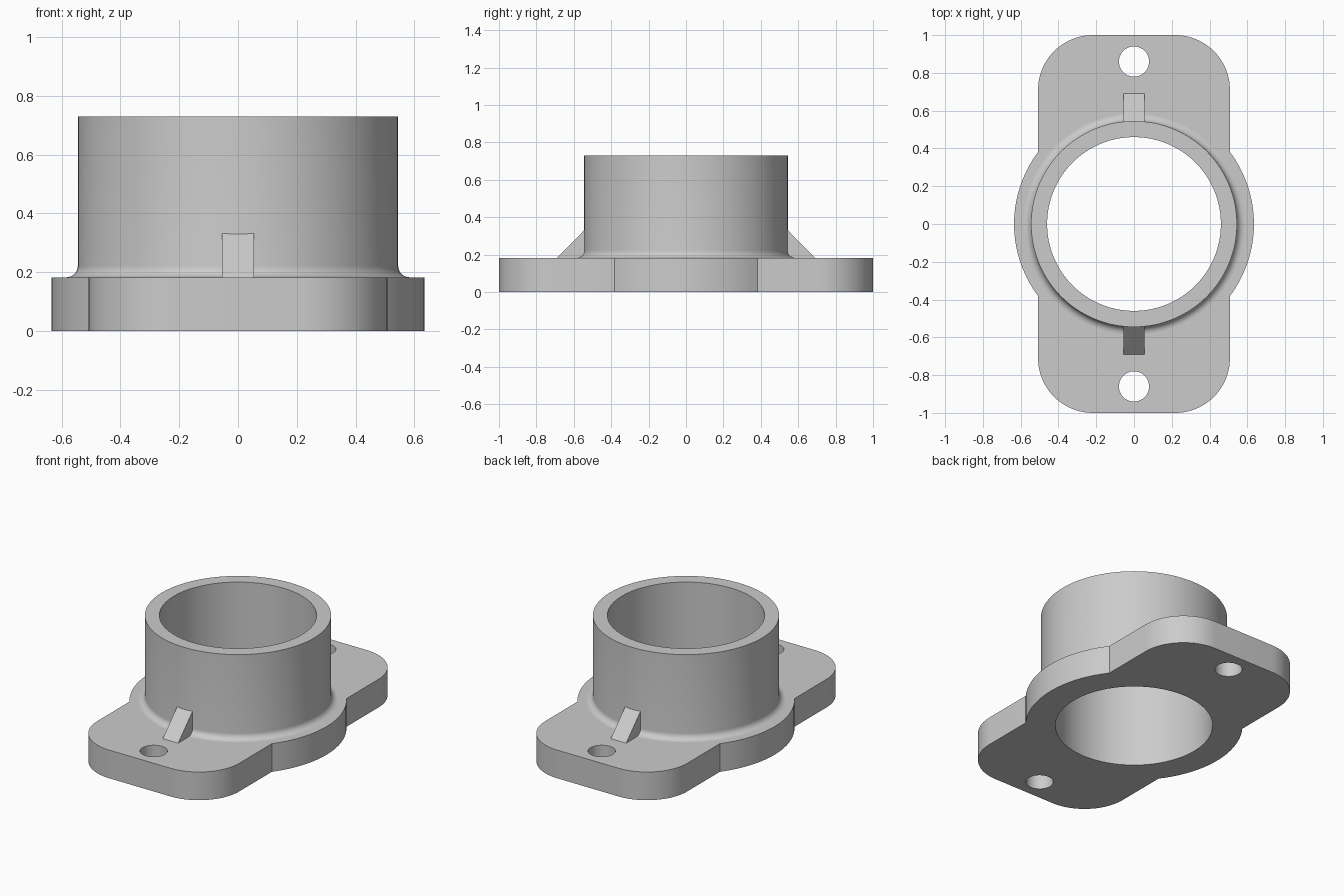
import bpy, bmesh
from math import acos, cos, sin, pi

HALF_WIDTH, HALF_LENGTH, CORNER = 0.508, 1.0, 0.29
DISC_R, FLANGE_H = 0.635, 0.182
OUTER_R, BORE_R, TOP, FILLET = 0.545, 0.46, 0.73, 0.04
HOLE_R, HOLE_Y = 0.08, 0.86
SEGMENTS = 128

cube = bpy.data.objects.get("Cube")
if cube:
    bpy.data.objects.remove(cube)

grey = bpy.data.materials.new("light grey")
grey.use_nodes = True
colour = (0.6, 0.6, 0.6, 1)
grey.diffuse_color = colour
grey.node_tree.nodes["Principled BSDF"].inputs["Base Color"].default_value = colour


def arc(cx, cy, r, start, end, steps):
    return [(cx + r * cos(start + (end - start) * i / steps),
             cy + r * sin(start + (end - start) * i / steps)) for i in range(steps + 1)]


def circle(cy, r, steps):
    return arc(0, cy, r, 0, 2 * pi, steps)[:-1]


def select_only(obj):
    bpy.ops.object.select_all(action='DESELECT')
    obj.select_set(True)
    bpy.context.view_layer.objects.active = obj


def link(name, data):
    obj = bpy.data.objects.new(name, data)
    bpy.context.collection.objects.link(obj)
    data.materials.append(grey)
    return obj


def clean(obj, smooth=True):
    bm = bmesh.new()
    bm.from_mesh(obj.data)
    bmesh.ops.remove_doubles(bm, verts=bm.verts, dist=0.0001)
    bmesh.ops.recalc_face_normals(bm, faces=bm.faces)
    bm.to_mesh(obj.data)
    bm.free()
    if smooth:
        select_only(obj)
        bpy.ops.object.shade_smooth_by_angle(angle=pi / 6)


# Flange: rounded plate merged with a disc, pierced by bore and bolt holes
side = acos(HALF_WIDTH / DISC_R)
cx, cy = HALF_WIDTH - CORNER, HALF_LENGTH - CORNER
outline = (arc(0, 0, DISC_R, -side, side, 28)
           + arc(cx, cy, CORNER, 0, pi / 2, 20)
           + arc(-cx, cy, CORNER, pi / 2, pi, 20)
           + arc(0, 0, DISC_R, pi - side, pi + side, 28)
           + arc(-cx, -cy, CORNER, pi, 1.5 * pi, 20)
           + arc(cx, -cy, CORNER, 1.5 * pi, 2 * pi, 20))
curve = bpy.data.curves.new("flange", 'CURVE')
curve.dimensions = '2D'
curve.fill_mode = 'BOTH'
curve.extrude = FLANGE_H / 2
for loop in (outline, circle(0, BORE_R, SEGMENTS),
             circle(HOLE_Y, HOLE_R, 40), circle(-HOLE_Y, HOLE_R, 40)):
    spline = curve.splines.new('POLY')
    spline.points.add(len(loop) - 1)
    for point, (x, y) in zip(spline.points, loop):
        point.co = (x, y, 0, 1)
    spline.use_cyclic_u = True
flange = link("flange", curve)
flange.location.z = FLANGE_H / 2
select_only(flange)
bpy.ops.object.convert(target='MESH')
bpy.ops.object.transform_apply(location=True, rotation=False, scale=False)
clean(bpy.context.object)

# Collar: lathed tube with a fillet at its foot
profile = [(BORE_R, FLANGE_H), (BORE_R, TOP), (OUTER_R, TOP)]
profile += arc(OUTER_R + FILLET, FLANGE_H + FILLET, FILLET, pi, 1.5 * pi, 8)
bm = bmesh.new()
verts = [bm.verts.new((r, 0, z)) for r, z in profile]
edges = [bm.edges.new(pair) for pair in zip(verts, verts[1:])]
bmesh.ops.spin(bm, geom=verts + edges, cent=(0, 0, 0), axis=(0, 0, 1),
               angle=2 * pi, steps=SEGMENTS, use_merge=True)
mesh = bpy.data.meshes.new("collar")
bm.to_mesh(mesh)
bm.free()
collar = link("collar", mesh)
clean(collar)
# Face the open shell outward
rim = max(collar.data.polygons, key=lambda p: p.center.z)
if rim.normal.z < 0:
    collar.data.flip_normals()

# Ribs: sloped wedges bracing the collar front and back
for name, sign in (("front_rib", -1), ("back_rib", 1)):
    bm = bmesh.new()
    wedge = [(0.69, FLANGE_H), (0.5, 0.375), (0.5, FLANGE_H)]
    face = bm.faces.new([bm.verts.new((-0.055, sign * y, z)) for y, z in wedge])
    moved = bmesh.ops.extrude_face_region(bm, geom=[face])["geom"]
    bmesh.ops.translate(bm, vec=(0.11, 0, 0),
                        verts=[v for v in moved if isinstance(v, bmesh.types.BMVert)])
    mesh = bpy.data.meshes.new(name)
    bm.to_mesh(mesh)
    bm.free()
    clean(link(name, mesh), smooth=False)
